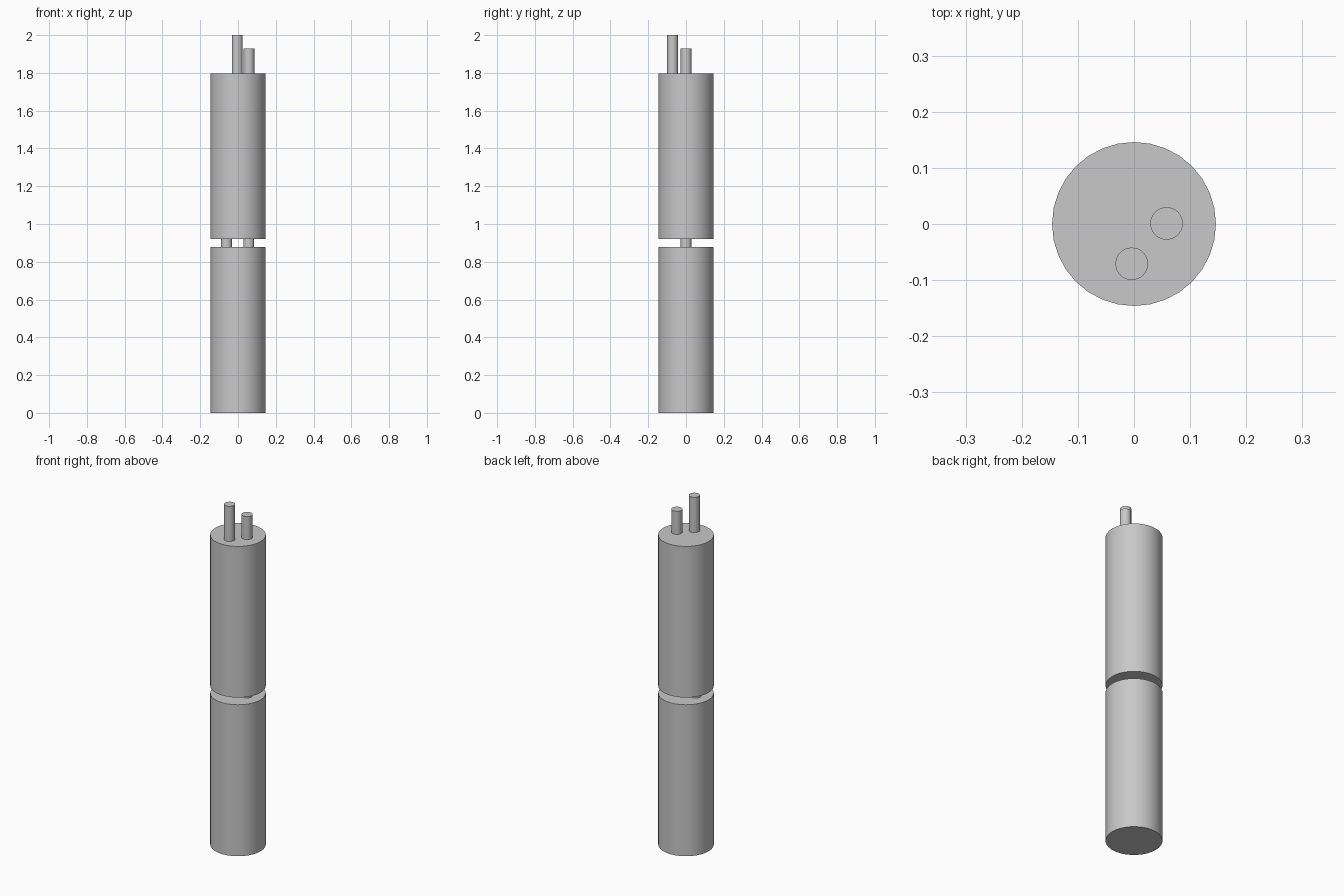
import bpy
import math

cube = bpy.data.objects.get("Cube")
if cube:
    bpy.data.objects.remove(cube, do_unlink=True)

# Single plain grey
grey = bpy.data.materials.new("light_grey")
grey.use_nodes = True
COLOUR = (0.58, 0.58, 0.58, 1)
grey.diffuse_color = COLOUR
grey.node_tree.nodes["Principled BSDF"].inputs["Base Color"].default_value = COLOUR


def rod(name, x, y, bottom, top, radius):
    bpy.ops.mesh.primitive_cylinder_add(
        vertices=32, radius=radius, depth=top - bottom,
        location=(x, y, (bottom + top) / 2))
    obj = bpy.context.object
    obj.name = name
    obj.data.materials.append(grey)
    bpy.ops.object.shade_smooth_by_angle(angle=math.radians(30))
    return obj


BODY_R, PIN_R = 0.146, 0.029
LOWER_TOP, UPPER_BOTTOM, UPPER_TOP = 0.878, 0.92, 1.796

# Two stacked bodies
rod("lower_body", 0, 0, 0, LOWER_TOP, BODY_R)
rod("upper_body", 0, 0, UPPER_BOTTOM, UPPER_TOP, BODY_R)

# Pins joining the bodies across the gap
rod("left_joining_pin", 0.057, 0, LOWER_TOP, UPPER_BOTTOM, PIN_R)
rod("right_joining_pin", -0.061, 0, LOWER_TOP, UPPER_BOTTOM, PIN_R)

# Pins standing on the top face
rod("short_top_pin", 0.058, 0.001, UPPER_TOP, 1.93, PIN_R)
rod("tall_top_pin", -0.004, -0.071, UPPER_TOP, 2.0, PIN_R)
